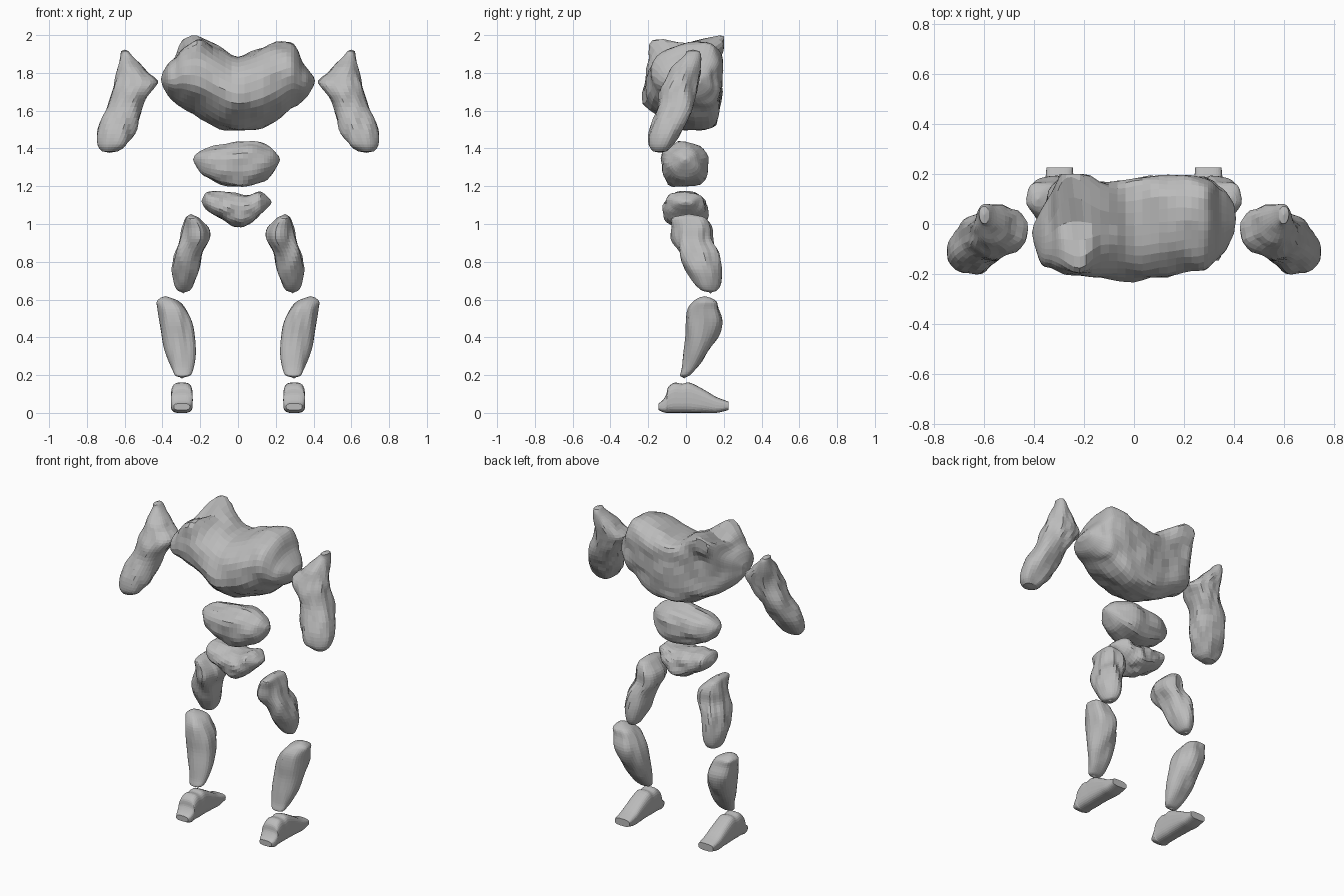
import bpy
import bmesh
import math
from mathutils import Vector, noise

default_cube = bpy.data.objects.get("Cube")
if default_cube:
    bpy.data.objects.remove(default_cube, do_unlink=True)

# Single clay colour
clay = bpy.data.materials.new("grey_clay")
clay.use_nodes = True
clay_colour = (.5, .5, .5, 1)
clay.diffuse_color = clay_colour
clay.node_tree.nodes["Principled BSDF"].inputs["Base Color"].default_value = clay_colour


def blend(a, b, c, d, t):
    """Smooth curve through b and c."""
    return b + t / 2 * (c - a + t * (2 * a - 5 * b + 4 * c - d + t * (3 * (b - c) + d - a)))


def refine(rings, steps):
    """Add smoothly interpolated rings between the given ones."""
    padded = [rings[0]] + rings + [rings[-1]]
    result = []
    for i in range(len(rings) - 1):
        for step in range(steps):
            result.append([blend(*values, step / steps) for values in zip(*padded[i:i + 4])])
    result.append(list(rings[-1]))
    return result


def signed_power(value, power):
    return math.copysign(abs(value) ** power, value)


def loft(name, axis, rings, sides=28, steps=4, square=.85, rough=.1, detail=14,
         stretch=1, side=1, dome=.008, adjust=None):
    """Skin a lumpy body; each ring is (position, low, high, low, high)."""
    bm = bmesh.new()
    u, v = [i for i in range(3) if i != axis]
    loops = []
    for position, low_u, high_u, low_v, high_v in refine(rings, steps):
        loop = []
        for k in range(sides):
            angle = math.tau * k / sides
            across = signed_power(math.cos(angle), square)
            up = signed_power(math.sin(angle), square)
            radius_u, radius_v = (high_u - low_u) / 2, (high_v - low_v) / 2
            point = Vector()
            point[axis] = position
            point[u] = (low_u + high_u) / 2 + radius_u * across
            point[v] = (low_v + high_v) / 2 + radius_v * up
            # Carved lumps and grooves, drawn out along the body
            sample = point * detail
            sample[axis] /= stretch
            lump = rough * noise.noise(sample)
            point[u] += lump * radius_u * across
            point[v] += lump * radius_v * up
            if adjust:
                adjust(point, up, radius_v)
            point.x *= side
            loop.append(bm.verts.new(point))
        loops.append(loop)
    for first, second in zip(loops, loops[1:]):
        for k in range(sides):
            n = (k + 1) % sides
            bm.faces.new((first[k], first[n], second[n], second[k]))
    caps = [bm.faces.new(loops[0]), bm.faces.new(loops[-1])]
    bmesh.ops.recalc_face_normals(bm, faces=bm.faces)
    bmesh.ops.poke(bm, faces=caps, offset=dome)
    mesh = bpy.data.meshes.new(name)
    bm.to_mesh(mesh)
    bm.free()
    mesh.materials.append(clay)
    obj = bpy.data.objects.new(name, mesh)
    bpy.context.collection.objects.link(obj)
    return obj


def shape_chest(point, up, height):
    """Slope the front, tuck the belly under and flare the right crest into two horns."""
    if up < 0:
        point.y *= 1 - .25 * up * up
    point.y += (.45 if up < 0 else .35) * up * up * height
    near = math.exp(-((point.x + .24) / .08) ** 2) * max(0, up) ** 3
    point.y *= 1 + 1.1 * near
    if near > .2:
        point.y = max(-.2, min(.2, point.y))
    point.z += near * (abs(point.y) - .16) * .4
    point.x -= near * point.y * .12


# Chest, lofted from right to left
loft("chest", 0, [
    (-.4, -.08, 0, 1.73, 1.8),
    (-.37, -.16, .06, 1.68, 1.85),
    (-.33, -.18, .11, 1.64, 1.9),
    (-.305, -.19, .14, 1.62, 1.95),
    (-.27, -.2, .16, 1.6, 1.98),
    (-.2, -.21, .16, 1.56, 2),
    (-.1, -.22, .16, 1.51, 1.94),
    (0, -.23, .18, 1.49, 1.89),
    (.1, -.22, .19, 1.5, 1.92),
    (.2, -.2, .19, 1.55, 1.955),
    (.28, -.19, .18, 1.61, 1.96),
    (.315, -.16, .17, 1.63, 1.92),
    (.34, -.13, .15, 1.65, 1.86),
    (.37, -.1, .13, 1.68, 1.82),
    (.4, -.04, .08, 1.73, 1.78),
], sides=36, steps=3, square=.8, rough=.1, detail=10, adjust=shape_chest)

# Waist block
loft("waist", 0, [
    (-.23, -.03, .02, 1.32, 1.36),
    (-.19, -.08, .07, 1.26, 1.39),
    (-.12, -.11, .1, 1.22, 1.41),
    (0, -.13, .11, 1.19, 1.43),
    (.1, -.12, .11, 1.21, 1.43),
    (.17, -.09, .08, 1.25, 1.4),
    (.215, -.03, .02, 1.32, 1.36),
], rough=.16, detail=18, stretch=2)

# Pelvis block
loft("pelvis", 0, [
    (-.185, -.04, .03, 1.1, 1.14),
    (-.16, -.09, .08, 1.07, 1.17),
    (-.08, -.11, .1, 1.02, 1.17),
    (0, -.12, .11, .985, 1.16),
    (.06, -.12, .11, 1, 1.155),
    (.12, -.1, .09, 1.05, 1.17),
    (.17, -.04, .03, 1.1, 1.13),
], rough=.18, detail=18)

# Limb sections for the left side, from top to bottom
upper_arm = [
    (1.915, .58, .62, 0, .07),
    (1.89, .56, .625, -.01, .08),
    (1.83, .505, .64, -.07, .08),
    (1.76, .43, .65, -.11, .07),
    (1.7, .46, .66, -.14, .06),
    (1.62, .505, .69, -.15, .04),
    (1.5, .54, .74, -.19, -.02),
    (1.42, .59, .74, -.2, -.07),
    (1.385, .64, .72, -.18, -.1),
]
thigh = [
    (1.045, .235, .265, -.03, .06),
    (1.03, .205, .28, -.07, .11),
    (.98, .155, .295, -.07, .135),
    (.92, .145, .305, -.07, .14),
    (.85, .185, .33, -.045, .165),
    (.76, .205, .35, 0, .18),
    (.69, .23, .34, .04, .18),
    (.65, .255, .32, .08, .165),
    (.64, .28, .3, .12, .14),
]
shin = [
    (.61, .36, .41, .07, .13),
    (.59, .31, .43, .04, .165),
    (.55, .275, .425, .01, .175),
    (.48, .245, .415, 0, .19),
    (.4, .23, .4, 0, .165),
    (.31, .225, .38, -.01, .11),
    (.24, .235, .355, -.02, .06),
    (.2, .25, .335, -.03, .02),
    (.19, .28, .31, -.02, 0),
]
foot = [
    (-.145, .255, .34, .015, .05),
    (-.125, .245, .35, .005, .065),
    (-.105, .24, .355, 0, .095),
    (-.095, .24, .355, 0, .135),
    (-.06, .24, .355, 0, .16),
    (-.02, .24, .355, 0, .155),
    (.02, .24, .355, 0, .16),
    (.1, .24, .355, 0, .12),
    (.16, .24, .355, 0, .085),
    (.225, .245, .35, .015, .06),
]

# Paired limbs
for label, side in (("left", 1), ("right", -1)):
    loft(label + "_upper_arm", 2, upper_arm, rough=.18, detail=20, stretch=6, side=side)
    loft(label + "_thigh", 2, thigh, rough=.18, detail=20, stretch=5, side=side)
    loft(label + "_shin", 2, shin, rough=.15, detail=18, stretch=5, side=side)
    loft(label + "_foot", 1, foot, square=.65, rough=.02, dome=0, side=side)
